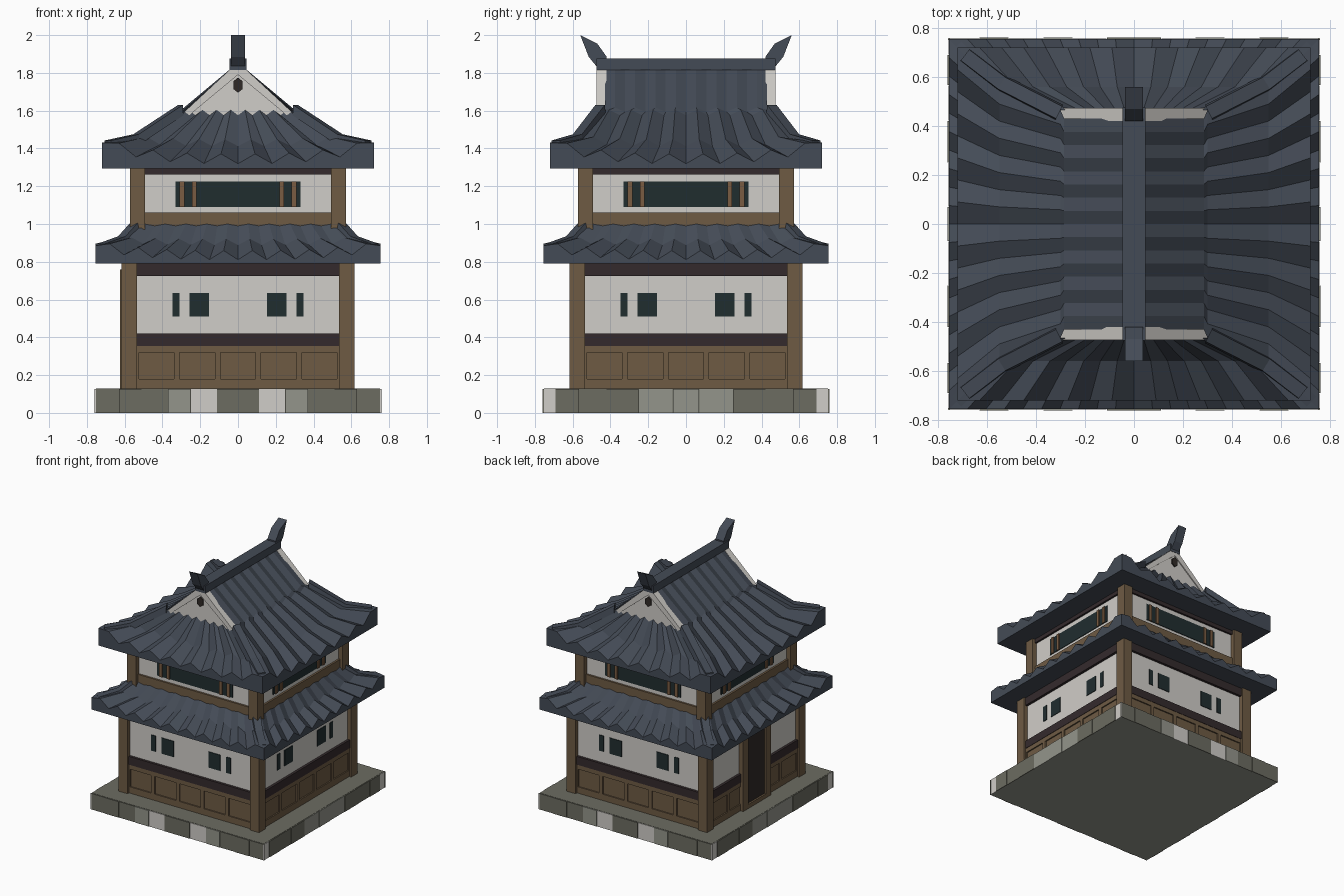
import bpy, bmesh, math
from mathutils import Matrix, Vector

if "Cube" in bpy.data.objects:
    bpy.data.objects.remove(bpy.data.objects["Cube"])


def material(name, *rgb):
    lin = [((c / 255 + 0.055) / 1.055) ** 2.4 for c in rgb] + [1]
    m = bpy.data.materials.new(name)
    m.use_nodes = True
    m.diffuse_color = lin
    m.node_tree.nodes["Principled BSDF"].inputs["Base Color"].default_value = lin
    return m


TILE = material("slate tile", 68, 75, 86)
PLASTER = material("plaster", 208, 205, 200)
TIMBER = material("timber", 110, 91, 68)
SLAT = material("warm slat", 122, 92, 66)
BEAM = material("dark beam", 52, 42, 44)
WINDOW = material("window", 32, 45, 47)
DOOR = material("door", 48, 42, 39)
STONE = material("stone", 108, 108, 97)
PALE = material("pale stone", 148, 149, 139)


def finish(name, bm, *mats):
    bmesh.ops.recalc_face_normals(bm, faces=bm.faces)
    me = bpy.data.meshes.new(name)
    bm.to_mesh(me)
    bm.free()
    for m in mats:
        me.materials.append(m)
    ob = bpy.data.objects.new(name, me)
    bpy.context.collection.objects.link(ob)
    return ob


def turn(k):
    return Matrix.Rotation(k * math.pi / 2, 4, "Z")


def boxes(name, mat, specs, sides=range(4)):
    """Boxes given as (u0, u1, depth0, depth1, z0, z1), repeated on the chosen sides."""
    bm = bmesh.new()
    for k in sides:
        for u0, u1, d0, d1, z0, z1 in specs:
            mid = Vector(((u0 + u1) / 2, -(d0 + d1) / 2, (z0 + z1) / 2))
            size = Matrix.Diagonal((abs(u1 - u0), abs(d1 - d0), z1 - z0, 1))
            bmesh.ops.create_cube(bm, size=1, matrix=turn(k) @ Matrix.Translation(mid) @ size)
    return finish(name, bm, mat)


def mirrored(specs):
    return specs + [(-b, -a, *rest) for a, b, *rest in specs]


def prism(bm, pts, axis, a, b):
    """Extrude a 2D outline along x or y between a and b."""
    place = (lambda p, t: (t, p[0], p[1])) if axis == "x" else (lambda p, t: (p[0], t, p[1]))
    ends = [[bm.verts.new(place(p, t)) for p in pts] for t in (a, b)]
    for e in ends:
        bm.faces.new(e)
    for i in range(len(pts)):
        j = (i + 1) % len(pts)
        bm.faces.new((ends[0][i], ends[0][j], ends[1][j], ends[1][i]))


# Stone plinth with a pale underside and facing stones
plinth = boxes("plinth", STONE, [(-.753, .753, -.753, .753, 0, .128)], [0])
plinth.data.materials.append(PALE)
for p in plinth.data.polygons:
    p.material_index = int(p.normal.z < -.5)
for label, sides, joints, mats in (
        ("front", (0, 2), (0, .11, .25, .37, .51, .63, .76), (STONE, PLASTER, PALE, STONE, STONE, STONE)),
        ("side", (1, 3), (0, .07, .25, .42, .565, .69, .76), (PALE, PALE, STONE, STONE, STONE, PLASTER))):
    for i, m in enumerate(mats):
        start = joints[i] + (.002 if i else 0)
        boxes(f"{label}_facing_stone_{i}", m,
              mirrored([(start, joints[i + 1], .752, .761 - .003 * (i % 2), 0, .126)]), sides)

# Lower storey
boxes("lower_walls", PLASTER, [(-.58, .58, .5, .585, .13, .8)])
boxes("lower_posts", TIMBER, [(.535, .617, .535, .617, .125, .85)])
boxes("lower_beams", BEAM, [(-.54, .54, .58, .605, .355, .42), (-.54, .54, .58, .605, .725, .8)])
panel = 1.08 / 5
stiles = [(-.54 + i * panel - .015, -.54 + i * panel + .015, .58, .602, .13, .355) for i in range(6)]
boxes("wainscot", TIMBER, stiles + [(-.54, .54, .58, .592, .13, .355),
                                    (-.54, .54, .58, .602, .13, .18),
                                    (-.54, .54, .58, .602, .32, .355)])
boxes("lower_windows", WINDOW, mirrored([(.153, .257, .58, .59, .51, .635),
                                         (.31, .347, .58, .59, .51, .635)]), (0, 1, 2))

# Doorway on the right side
boxes("door_frame", TIMBER, mirrored([(.11, .175, .58, .624, .125, .76)])
      + [(-.17, .17, .58, .624, .7, .76), (-.17, .17, .58, .624, .125, .16)], [3])
boxes("door", DOOR, [(-.12, .12, .58, .61, .15, .71)], [3])

# Upper storey
boxes("upper_walls", PLASTER, [(-.53, .53, .45, .535, .95, 1.32)])
boxes("upper_posts", TIMBER, [(.492, .571, .492, .571, .9, 1.34)])
boxes("upper_sills", TIMBER, [(-.5, .5, .53, .55, .95, 1.06)])
boxes("upper_beams", BEAM, [(-.5, .5, .53, .55, 1.262, 1.32)])
boxes("upper_windows", WINDOW, [(-.33, .33, .53, .54, 1.09, 1.225)])
boxes("window_slats", SLAT, mirrored([(.219, .243, .53, .548, 1.09, 1.225),
                                      (.283, .309, .53, .548, 1.09, 1.225)]))


def roof(name, n, front_rows, side_rows):
    """Ribbed roof; rows are (half length, depth, z, corner lift, rib height)."""
    bm = bmesh.new()
    for k in range(4):
        grid = []
        for half, depth, z, lift, rib in (side_rows if k % 2 else front_rows):
            row = []
            for i in range(n + 1):
                t = 2 * i / n - 1
                wave = 0 if i in (0, n) else rib * (1 if i % 2 else -1)
                row.append(bm.verts.new(turn(k) @ Vector((half * t, -depth, z + lift * abs(t) ** 3 + wave))))
            grid.append(row)
        for a, b in zip(grid, grid[1:]):
            for i in range(n):
                bm.faces.new((a[i], a[i + 1], b[i + 1], b[i]))
    bmesh.ops.remove_doubles(bm, verts=bm.verts, dist=.0005)
    return finish(name, bm, TILE)


def hip_ridges(name, path, width, height):
    """Square bars following the hips, mirrored to all four corners."""
    bm = bmesh.new()
    for sx in (1, -1):
        for sy in (1, -1):
            pts = [Vector((x * sx, y * sy, z)) for x, y, z in path]
            rings = []
            for i, p in enumerate(pts):
                d = pts[min(i + 1, len(pts) - 1)] - pts[max(i - 1, 0)]
                side = d.cross(Vector((0, 0, 1))).normalized() * width / 2
                rings.append([bm.verts.new(p + side * a + Vector((0, 0, b)))
                              for a, b in ((-1, -height), (1, -height), (.8, 0), (-.8, 0))])
            for a, b in zip(rings, rings[1:]):
                for i in range(4):
                    bm.faces.new((a[i], a[(i + 1) % 4], b[(i + 1) % 4], b[i]))
            bm.faces.new(rings[0])
            bm.faces.new(rings[-1])
    return finish(name, bm, TILE)


# Lower roof skirt
skirt = [(.525, .525, 1.01, 0, 0), (.55, .55, .995, 0, .005), (.625, .625, .905, .01, .016),
         (.755, .755, .835, .05, .024), (.755, .755, .79, 0, 0), (.5, .5, .79, 0, 0)]
roof("lower_roof", 20, skirt, skirt)
hip_ridges("lower_hip_ridges", [(.525, .525, 1.035), (.615, .615, .935), (.725, .725, .895)], .07, .05)

# Upper hip-and-gable roof
eave = [(.72, .72, 1.345, .085, .026), (.72, .72, 1.293, 0, 0), (.46, .46, 1.293, 0, 0)]
roof("upper_roof", 16,
     [(.30, .465, 1.59, 0, .014), (.55, .56, 1.43, .02, .018)] + eave,
     [(.43, .02, 1.83, 0, .008), (.43, .285, 1.605, 0, .012), (.465, .30, 1.59, 0, .014),
      (.56, .55, 1.43, .02, .018)] + eave)
hip_ridges("upper_hip_ridges", [(.305, .455, 1.63), (.54, .575, 1.475), (.69, .69, 1.442)], .07, .055)

# Gables with bargeboards and pendants
bm = bmesh.new()
for s in (1, -1):
    prism(bm, [(-.31, 1.57), (.31, 1.57), (.04, 1.82), (-.04, 1.82)], "y", s * .42, s * .465)
    for m in (1, -1):
        prism(bm, [(m * x, z) for x, z in ((0, 1.79), (.265, 1.57), (.31, 1.57), (.04, 1.82), (0, 1.82))],
              "y", s * .42, s * .473)
finish("gables", bm, PLASTER)
bm = bmesh.new()
for s in (1, -1):
    ring = [(.029 * math.sin(i * math.pi / 3), 1.735 + .04 * math.cos(i * math.pi / 3)) for i in range(6)]
    prism(bm, ring, "y", s * .46, s * .475)
finish("gable_pendants", bm, DOOR)

# Main ridge with upswept end ornaments
boxes("main_ridge", TILE, [(-.046, .046, -.475, .475, 1.815, 1.875)], [0])
bm = bmesh.new()
for s in (1, -1):
    horn = ((.56, 2.0), (.47, 1.955), (.42, 1.885), (.42, 1.83), (.47, 1.83), (.515, 1.885))
    prism(bm, [(s * y, z) for y, z in horn], "x", -.036, .036)
finish("ridge_ornaments", bm, TILE)
